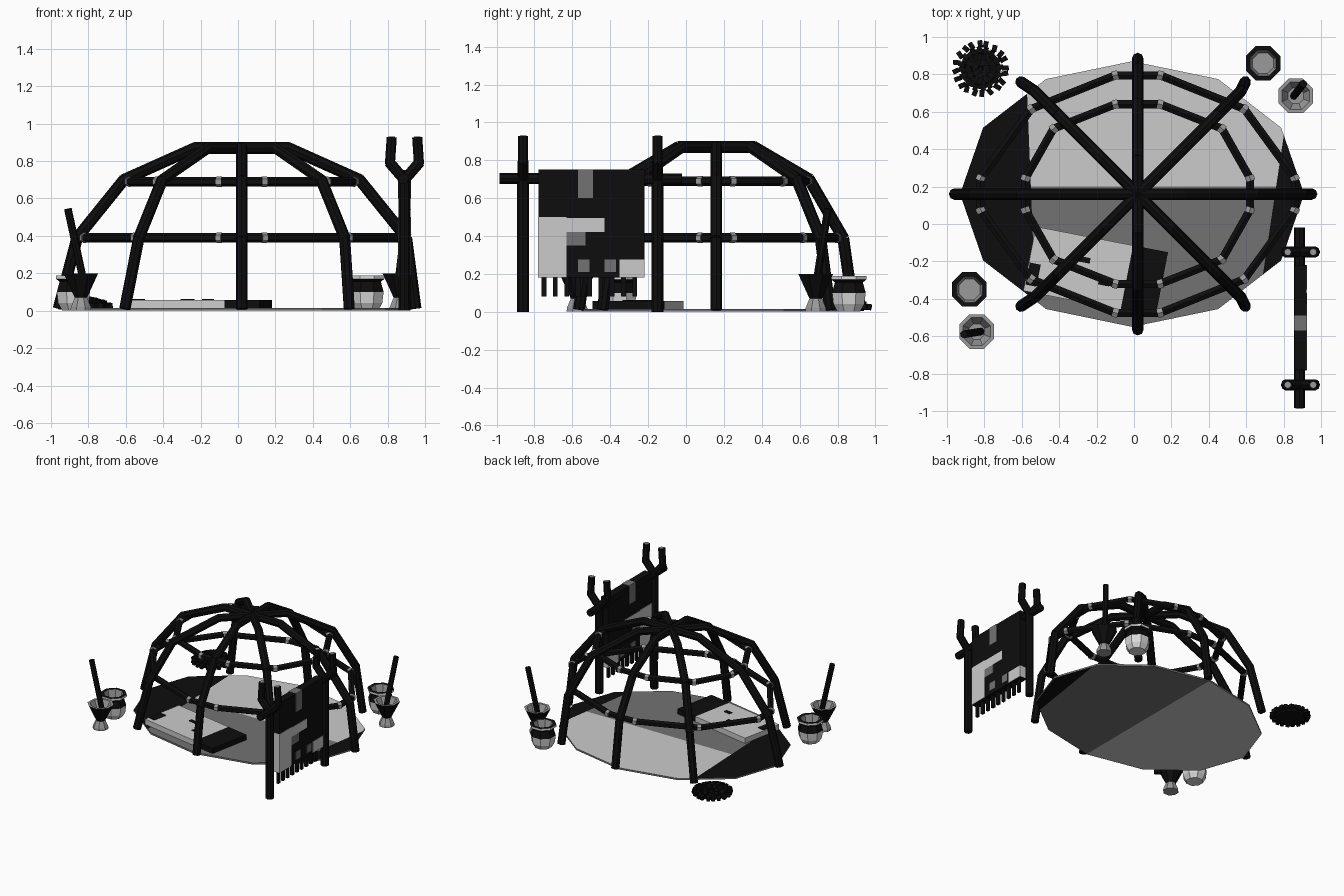
import bpy, bmesh, math, random
from mathutils import Vector, Matrix

if "Cube" in bpy.data.objects:
    bpy.data.objects.remove(bpy.data.objects["Cube"])

random.seed(3)
CX, CY = 0.02, 0.16


def mat(name, v):
    m = bpy.data.materials.new(name)
    m.diffuse_color = (v, v, v, 1)
    m.use_nodes = True
    m.node_tree.nodes["Principled BSDF"].inputs["Base Color"].default_value = m.diffuse_color
    return m


BLACK = mat("charcoal", 0.004)
LIGHT = mat("pale_hide", 0.60)
MID = mat("mid_grey", 0.17)
CORD = mat("cord_grey", 0.32)
CLAY = mat("pale_clay", 0.70)


def finish(name, bm, mats):
    me = bpy.data.meshes.new(name)
    bm.normal_update()
    bm.to_mesh(me)
    bm.free()
    for m in mats:
        me.materials.append(m)
    ob = bpy.data.objects.new(name, me)
    bpy.context.collection.objects.link(ob)
    return ob


def rod(bm, a, b, r, n=8, idx=0, ext=0.0):
    a, b = Vector(a), Vector(b)
    d = (b - a).normalized()
    a, b = a - d * ext, b + d * ext
    M = Matrix.Translation((a + b) / 2) @ d.to_track_quat('Z', 'Y').to_matrix().to_4x4()
    res = bmesh.ops.create_cone(bm, cap_ends=True, segments=n, radius1=r, radius2=r,
                                depth=(b - a).length, matrix=M)
    for v in res['verts']:
        for f in v.link_faces:
            f.material_index = idx


def box(bm, c, s, idx=0, rot=None):
    M = Matrix.Translation(c) @ (rot or Matrix()) @ Matrix.Diagonal((*s, 1))
    res = bmesh.ops.create_cube(bm, size=1, matrix=M)
    for v in res['verts']:
        for f in v.link_faces:
            f.material_index = idx


def lathe(name, loc, prof, mats, n=8):
    # prof: (radius, z, material of the band leading to the next point)
    bm = bmesh.new()
    rings = [[bm.verts.new((loc[0] + r * math.cos(2 * math.pi * (i + .5) / n),
                            loc[1] + r * math.sin(2 * math.pi * (i + .5) / n), z))
              for i in range(n)] for r, z, _ in prof]
    for k in range(len(prof) - 1):
        for i in range(n):
            j = (i + 1) % n
            f = bm.faces.new((rings[k][i], rings[k][j], rings[k + 1][j], rings[k + 1][i]))
            f.material_index = prof[k][2]
    bm.faces.new(rings[0][::-1]).material_index = prof[0][2]
    bm.faces.new(rings[-1]).material_index = prof[-1][2]
    return finish(name, bm, mats)


# floor: twelve-sided hide, cut into colour patches
bm = bmesh.new()
bmesh.ops.create_cone(bm, cap_ends=True, segments=12, radius1=1, radius2=1, depth=0.014,
                      matrix=Matrix.Translation((-0.01, CY, 0.008)) @ Matrix.Diagonal((0.92, 0.71, 1, 1))
                      @ Matrix.Rotation(math.pi / 6, 4, 'Z'))
for co, no in (((0, .2, 0), (0, 1, 0)), ((-.55, .16, 0), (1, .04, 0)),
               ((.76, .2, 0), (1, -.15, 0)), ((0, 0, 0), (1, 0, 0))):
    bmesh.ops.bisect_plane(bm, geom=bm.verts[:] + bm.edges[:] + bm.faces[:], plane_co=co, plane_no=no)
for f in bm.faces:
    c = f.calc_center_median()
    if f.normal.z > .5:
        f.material_index = 0 if c.x < -.56 or c.x > .74 else (1 if c.y > .2 else 2)
    elif f.normal.z < -.5:
        f.material_index = 0 if c.x > .74 else (1 if c.x < 0 else 2)
    else:
        f.material_index = 2
finish("floor_hide", bm, [BLACK, LIGHT, MID])

# dome ribs: eight half arches (offsets along x, y and diagonals)
X = [(.955, .01), (.88, .39), (.63, .70), (.25, .87), (0, .87)]
Y = [(.725, .01), (.67, .39), (.49, .70), (.20, .87), (0, .87)]
D = [(.60, .01), (.55, .39), (.425, .70), (.18, .87), (0, .87)]
for i in range(8):
    a = i * math.pi / 4
    dx, dy = round(math.cos(a)), round(math.sin(a))
    prof = D if dx and dy else (X if dx else Y)
    pts = [(CX + dx * o - (.025 if z < .1 and dx else 0), CY + dy * o, z) for o, z in prof]
    bm = bmesh.new()
    for p, q in zip(pts, pts[1:]):
        rod(bm, p, q, .031, 8, 0, .006 if p[2] > .1 else 0)
    finish("dome_rib", bm, [BLACK])

# hoops around the dome with cord lashings at the joints
for z, q in ((.39, [(.84, .085), (.57, .455), (.12, .635)]),
             (.69, [(.60, .085), (.45, .35), (.12, .48)])):
    loop = q + [(-x, y) for x, y in q[::-1]]
    loop += [(-x, -y) for x, y in loop]
    pts = [Vector((CX + x, CY + y, z)) for x, y in loop]
    bm = bmesh.new()
    for i, p in enumerate(pts):
        n, o = pts[(i + 1) % 12], pts[i - 1]
        rod(bm, p, n, .025, 6, 0, .008)
        t = (n - o).normalized() * .014
        rod(bm, p - t, p + t, .028, 6, 1)
    finish("dome_hoop", bm, [BLACK, CORD])

# sleeping mat with dark head end and spots
bm = bmesh.new()
R = Matrix.Rotation(math.radians(-11), 4, 'Z')
C = Vector((-.20, -.255, .035))
box(bm, C + R @ Vector((-.10, 0, 0)), (.53, .35, .045), 1, R)
box(bm, C + R @ Vector((.26, 0, 0)), (.19, .35, .045), 0, R)
for x, y, w, h in ((-.08, .05, .07, .03), (.05, -.05, .06, .03), (-.33, -.08, .06, .12)):
    box(bm, C + R @ Vector((x, y, .024)), (w, h, .006), 0, R)
finish("sleeping_mat", bm, [BLACK, LIGHT])

# drying rack: forked posts and crossbar
for y in (-.15, -.86):
    bm = bmesh.new()
    rod(bm, (.89, y, 0), (.89, y, .72), .031)
    for s in (-1, 1):
        rod(bm, (.89, y, .70), (.89 + s * .078, y, .79), .029, 8, 0, .006)
        rod(bm, (.89 + s * .078, y, .78), (.89 + s * .068, y, .928), .027)
        rod(bm, (.89 + s * .068, y, .924), (.89 + s * .068, y, .932), .017, 8, 1)
    finish("rack_post", bm, [BLACK, CORD])
bm = bmesh.new()
rod(bm, (.885, -.985, .705), (.885, -.02, .70), .029)
finish("rack_crossbar", bm, [BLACK])

# patched cloth hung over the bar, with fringe
bm = bmesh.new()
box(bm, (.89, -.50, .465), (.062, .56, .57), 0)
for y0, y1, z0, z1, k in ((-.782, -.63, .182, .50, 1), (-.64, -.43, .42, .495, 1),
                          (-.57, -.49, .60, .752, 2), (-.35, -.218, .182, .275, 1),
                          (-.57, -.51, .21, .275, 2), (-.43, -.37, .21, .275, 2),
                          (-.63, -.53, .35, .42, 2)):
    box(bm, (.89, (y0 + y1) / 2, (z0 + z1) / 2), (.068, y1 - y0, z1 - z0), k)
for i in range(9):
    box(bm, (.89, -.75 + i * .06, .135), (.02, .025, .11), 0)
finish("hanging_cloth", bm, [BLACK, LIGHT, MID])

# pots with dark shoulders and open mouths
for x, y in ((-.88, -.35), (.69, .86)):
    lathe("clay_pot", (x, y), [(.065, .002, 0), (.088, .04, 0), (.096, .10, 1), (.08, .155, 1),
                               (.10, .17, 0), (.10, .188, 1), (.075, .188, 2), (.06, .12, 2)],
          [CLAY, BLACK, CORD])

# mortars with leaning pestles
for (x, y), top in (((-.84, -.575), (-.91, -.59, .545)), ((.865, .685), (.905, .75, .545))):
    lathe("mortar", (x, y), [(.06, .002, 1), (.058, .02, 1), (.036, .07, 0), (.10, .20, 1),
                             (.08, .20, 1), (.045, .13, 1)], [BLACK, CORD])
    bm = bmesh.new()
    rod(bm, (x + (.02 if x < 0 else -.01), y, .13), top, .021, 7)
    finish("pestle", bm, [BLACK])

# heap of charred wood
bm = bmesh.new()
rod(bm, (-.82, .83, .004), (-.82, .83, .035), .11, 12)
for n, r, z in ((20, .132, .026), (16, .10, .042), (10, .065, .052), (5, .03, .06)):
    for i in range(n):
        a = 2 * math.pi * (i + random.random() * .4) / n
        rot = Matrix.Rotation(a + random.uniform(-.4, .4), 4, 'Z') @ Matrix.Rotation(random.uniform(-.3, .3), 4, 'Y')
        box(bm, (-.82 + r * math.cos(a), .83 + r * math.sin(a), z), (.035, .026, .03), 0, rot)
finish("charred_wood_heap", bm, [BLACK])
